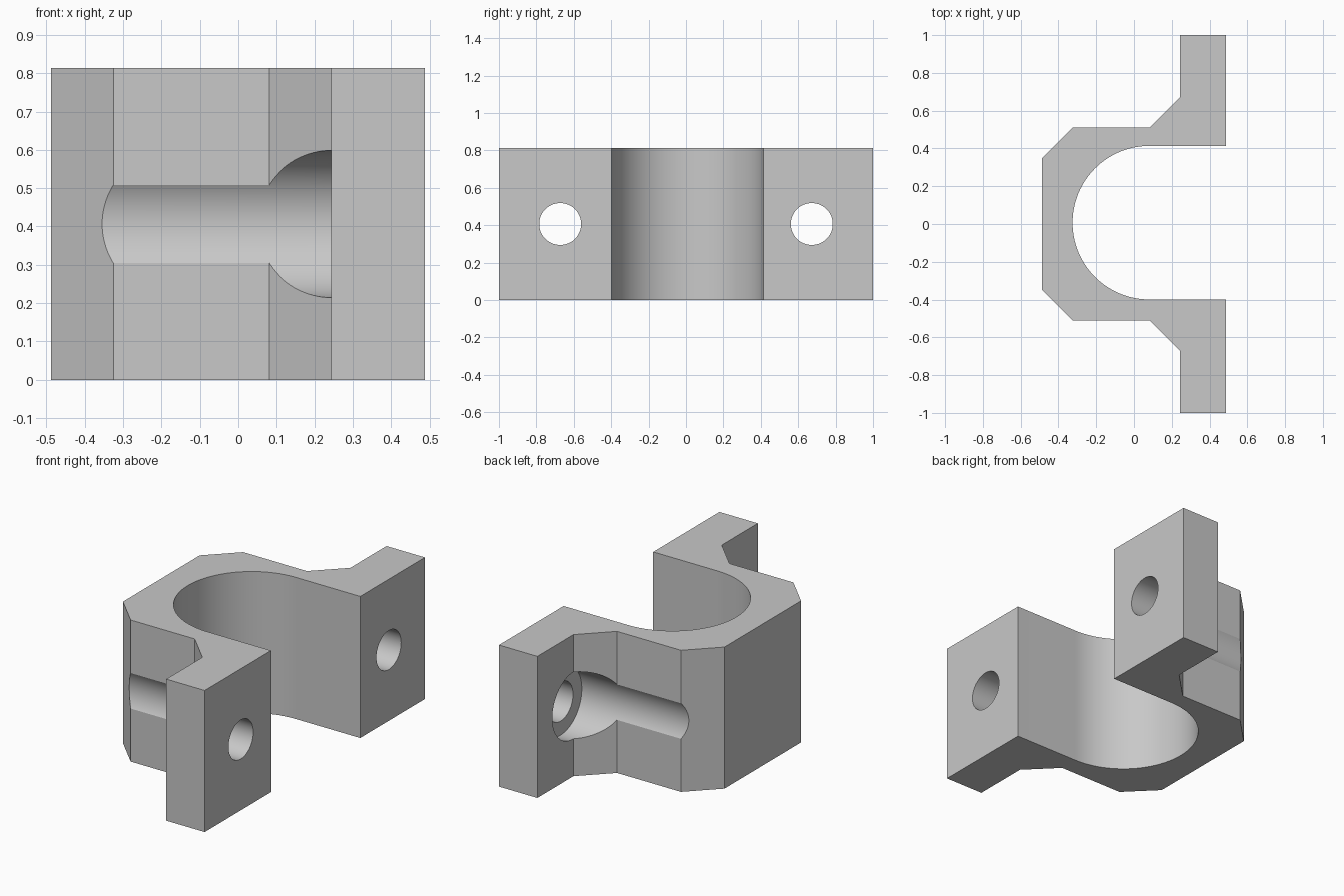
import bpy, bmesh, math

cube = bpy.data.objects.get("Cube")
if cube:
    bpy.data.objects.remove(cube, do_unlink=True)

U = 0.0813                      # design module
HEIGHT = 10 * U
X_BACK, X_FRONT = -6 * U, 6 * U
X_FLANGE = 3 * U                # rear face of the flanges
Y_BODY = 0.51                   # half width of the saddle body
Y_BOLT = Y_BODY + 2 * U         # bolt axis offset
SADDLE_R, SADDLE_X, SADDLE_Y = 5 * U, U, 0.007

# Plain grey metal
metal = bpy.data.materials.new("grey_metal")
metal.use_nodes = True
grey = (0.58, 0.58, 0.58, 1)
metal.diffuse_color = grey
metal.node_tree.nodes["Principled BSDF"].inputs["Base Color"].default_value = grey


def make_object(name, bm):
    bmesh.ops.recalc_face_normals(bm, faces=bm.faces)
    mesh = bpy.data.meshes.new(name)
    bm.to_mesh(mesh)
    bm.free()
    mesh.materials.append(metal)
    obj = bpy.data.objects.new(name, mesh)
    bpy.context.collection.objects.link(obj)
    return obj


def extrude_profile(name, points, height):
    bm = bmesh.new()
    face = bm.faces.new([bm.verts.new((x, y, 0)) for x, y in points])
    out = bmesh.ops.extrude_face_region(bm, geom=[face])
    top = [v for v in out["geom"] if isinstance(v, bmesh.types.BMVert)]
    bmesh.ops.translate(bm, verts=top, vec=(0, 0, height))
    return make_object(name, bm)


def cut_cylinder(target, radius, x0, x1, y):
    """Bore a hole along x through the target at mid height."""
    bpy.ops.mesh.primitive_cylinder_add(
        vertices=96, radius=radius, depth=x1 - x0,
        location=((x0 + x1) / 2, y, HEIGHT / 2), rotation=(0, math.pi / 2, 0))
    cutter = bpy.context.object
    cutter.hide_render = True
    cutter.data.materials.append(metal)
    mod = target.modifiers.new("bore", 'BOOLEAN')
    mod.operation, mod.solver, mod.object = 'DIFFERENCE', 'EXACT', cutter
    bpy.ops.object.select_all(action='DESELECT')
    target.select_set(True)
    bpy.context.view_layer.objects.active = target
    bpy.ops.object.modifier_apply(modifier=mod.name)
    bpy.data.objects.remove(cutter, do_unlink=True)


# Clamp outline: mirrored outer edge, then the round saddle opening
outer = [(X_FRONT, 1), (X_FLANGE, 1), (X_FLANGE, Y_BOLT), (U, Y_BODY),
         (-4 * U, Y_BODY), (X_BACK, Y_BODY - 2 * U)]
outline = outer + [(x, -y) for x, y in reversed(outer)]
outline.append((X_FRONT, SADDLE_Y - SADDLE_R))
SEGMENTS = 64
for i in range(SEGMENTS + 1):
    a = -math.pi / 2 - math.pi * i / SEGMENTS
    outline.append((SADDLE_X + SADDLE_R * math.cos(a),
                    SADDLE_Y + SADDLE_R * math.sin(a)))
outline.append((X_FRONT, SADDLE_Y + SADDLE_R))
clamp = extrude_profile("clamp_half", outline, HEIGHT)

# Bolt holes with counterbores that also groove the body sides
for side in (-1, 1):
    cut_cylinder(clamp, 0.192, -0.7, 4 * U, side * Y_BOLT)
    cut_cylinder(clamp, 0.112, 0, 0.7, side * Y_BOLT)

bpy.ops.object.shade_smooth_by_angle(angle=math.radians(30))
